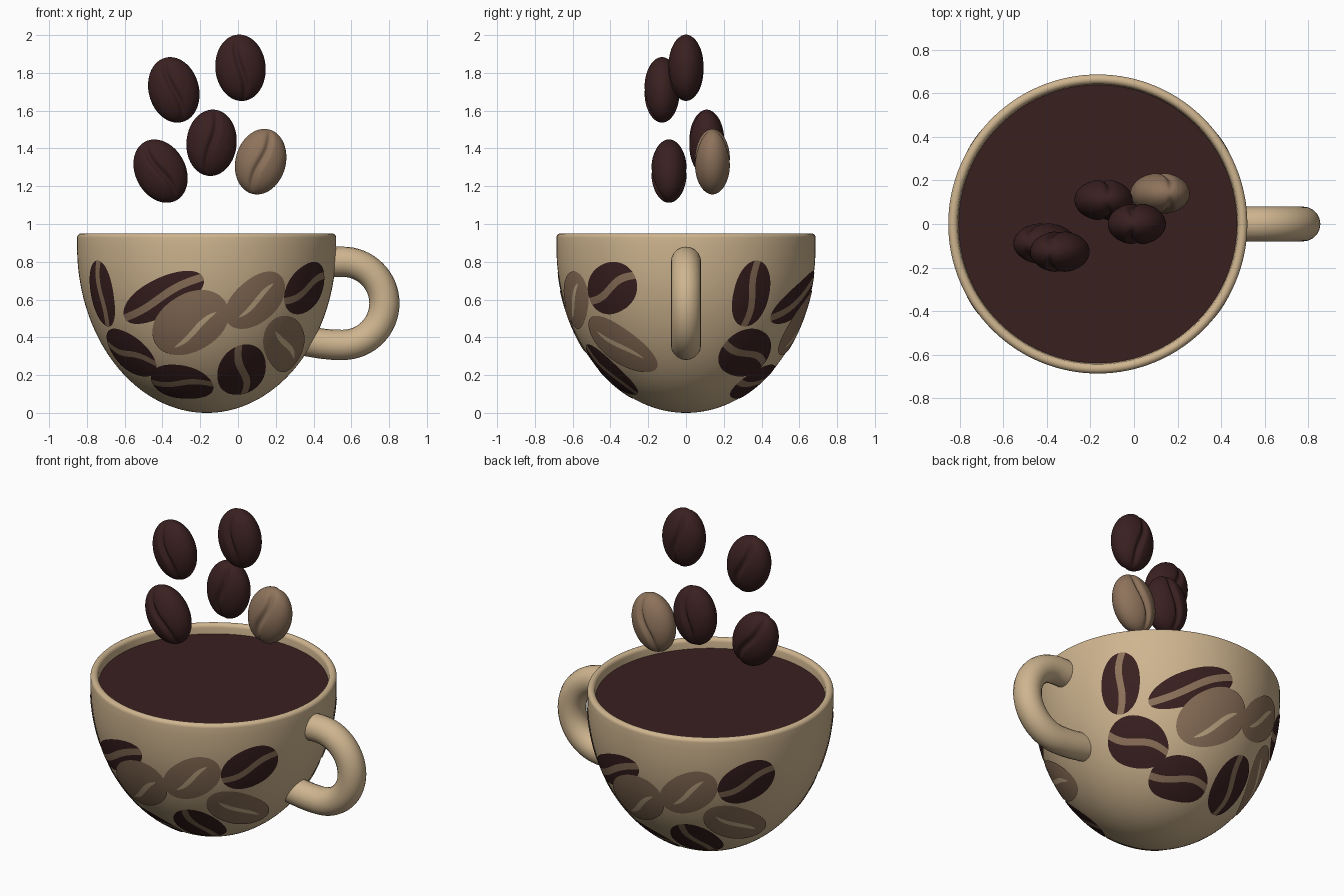
import bpy, bmesh, math
from math import sin, cos, pi, sqrt, radians

if "Cube" in bpy.data.objects:
    bpy.data.objects.remove(bpy.data.objects["Cube"])

CX = -0.166              # cup axis
R, H, TOP = 0.686, 0.88, 0.95


def material(name, col):
    m = bpy.data.materials.new(name)
    m.diffuse_color = (*col, 1)
    m.use_nodes = True
    m.node_tree.nodes["Principled BSDF"].inputs["Base Color"].default_value = m.diffuse_color
    return m


TAN = material("cup_tan", (0.62, 0.46, 0.275))
DARK = material("dark_roast", (0.042, 0.0144, 0.0146))
MID = material("light_roast", (0.27, 0.17, 0.105))


def make(name, bm, mats, angle=40):
    me = bpy.data.meshes.new(name)
    bm.to_mesh(me)
    bm.free()
    ob = bpy.data.objects.new(name, me)
    bpy.context.collection.objects.link(ob)
    for m in mats:
        me.materials.append(m)
    bpy.context.view_layer.objects.active = ob
    ob.select_set(True)
    bpy.ops.object.shade_smooth_by_angle(angle=radians(angle))
    ob.select_set(False)
    return ob


def radius(z):
    t = max(0.0, (H - z) / H)
    return R * sqrt(max(0.0, 1 - t * t))


def slope(z):
    t = max(0.0, (H - z) / H)
    return R * t / (H * sqrt(max(1e-4, 1 - t * t)))


# Cup: outer bowl, rounded rim, inner bowl
prof = [(R * sin(i / 40 * pi / 2), H - H * cos(i / 40 * pi / 2)) for i in range(41)]
rr = 0.022
prof += [(R - rr + rr * cos(k * pi / 10), TOP - rr + rr * sin(k * pi / 10)) for k in range(6)]
prof += [(0.642 + rr - rr * sin(k * pi / 10), TOP - rr + rr * cos(k * pi / 10)) for k in range(6)]
prof += [(0.637 * cos(i / 24 * pi / 2), H - (H - 0.05) * sin(i / 24 * pi / 2)) for i in range(25)]
bm = bmesh.new()
vs = [bm.verts.new((max(r, 0), 0, z)) for r, z in prof]
es = [bm.edges.new(p) for p in zip(vs, vs[1:])]
bmesh.ops.spin(bm, geom=vs + es, cent=(0, 0, 0), axis=(0, 0, 1), angle=2 * pi,
               steps=128, use_merge=True)
bmesh.ops.remove_doubles(bm, verts=bm.verts, dist=1e-5)
bmesh.ops.recalc_face_normals(bm, faces=bm.faces)
bmesh.ops.translate(bm, verts=bm.verts, vec=(CX, 0, 0))
make("cup", bm, [TAN])

# Coffee surface
bm = bmesh.new()
bmesh.ops.create_circle(bm, cap_ends=True, segments=128, radius=0.64)
bmesh.ops.translate(bm, verts=bm.verts, vec=(CX, 0, 0.893))
make("coffee", bm, [DARK])

# Handle: C-shaped tube
path = [(0.49, 0.80), (0.52, 0.80)]
path += [(0.555 + 0.22 * sin(pi * i / 32), 0.58 + 0.22 * cos(pi * i / 32)) for i in range(33)]
path += [(0.50, 0.361), (0.44, 0.367), (0.35, 0.382)]
cu = bpy.data.curves.new("handle", 'CURVE')
cu.dimensions = '3D'
cu.bevel_depth = 0.08
cu.bevel_resolution = 8
cu.use_fill_caps = True
sp = cu.splines.new('POLY')
sp.points.add(len(path) - 1)
for p, (x, z) in zip(sp.points, path):
    p.co = (x, 0, z, 1)
cu.materials.append(TAN)
handle = bpy.data.objects.new("handle", cu)
bpy.context.collection.objects.link(handle)
bpy.context.view_layer.objects.active = handle
handle.select_set(True)
bpy.ops.object.convert(target='MESH')
bpy.ops.object.shade_smooth_by_angle(angle=radians(40))
handle.select_set(False)


# Painted beans: thin patches that follow the cup wall
def on_cup(az, z, p, q, lift):
    for _ in range(8):
        z += q / 8 / sqrt(1 + slope(z) ** 2)
    z = max(z, 0.01)
    s = slope(z)
    n = sqrt(1 + s * s)
    r = radius(z)
    a = az + p / r
    r += lift / n
    return (CX + r * sin(a), -r * cos(a), z - lift * s / n)


def painted_bean(name, az, z, L, W, tilt, kind, turn, lift, gap_shift=0.0, wave=0.12):
    bm = bmesh.new()
    ct, st = cos(radians(tilt)), sin(radians(tilt))
    rows = []
    n, k = 32, 6
    for i in range(n + 1):
        s = -cos(pi * (0.02 + 0.96 * i / n))
        w = W * (1 - abs(s) ** 2.2) ** 0.5
        c = W * (gap_shift + wave * sin(pi * s))
        if kind == DARK:
            g = 0.02
        else:
            g = 0.015 * max(0, 1 - (s / 0.65) ** 2) ** 0.5 if abs(s) < 0.65 else 0
        lo, hi = max(-w, min(w, c - g)), max(-w, min(w, c + g))
        cols = [-w + (lo + w) * j / k for j in range(k + 1)]
        cols += [hi + (w - hi) * j / k for j in range(k + 1)]
        row = []
        for q in cols:
            u = s * L
            row.append(bm.verts.new(on_cup(radians(az + turn), z, u * ct - q * st,
                                           u * st + q * ct, lift)))
        rows.append(row)
    for a, b in zip(rows, rows[1:]):
        for j in range(2 * k + 1):
            f = bm.faces.new((a[j], b[j], b[j + 1], a[j + 1]))
            f.material_index = 1 if j == k else 0     # centre crease
    make(name, bm, [kind, MID if kind == DARK else TAN])


# azimuth from front, height, half length, half width, tilt, colour, lift, crease shift
painted = [
    (-58, 0.63, 0.18, 0.112, 84, DARK, 0.004, 0),
    (-22, 0.61, 0.265, 0.098, 25, DARK, 0.003, 0),
    (-8.5, 0.475, 0.23, 0.155, 35, MID, 0.006, -0.3),
    (24, 0.595, 0.19, 0.125, 40, MID, 0.004, 0),
    (53, 0.66, 0.172, 0.132, 24, DARK, 0.004, 0),
    (50, 0.36, 0.225, 0.125, -38, MID, 0.005, 0),
    (-52, 0.315, 0.175, 0.145, -22, DARK, 0.004, 0),
    (-21, 0.16, 0.175, 0.135, -3, DARK, 0.004, 0),
    (25, 0.22, 0.185, 0.135, 112, DARK, 0.004, 0),
]
for turn, side in ((0, "front"), (180, "back")):
    for i, (az, z, L, W, t, kind, lift, sh) in enumerate(painted):
        painted_bean(f"painted_bean_{side}_{i + 1}", az, z, L, W, t, kind, turn, lift, sh)


# Floating beans: ellipsoids with a wavy crease on both broad sides
floating = [
    (-0.34, -0.127, 1.71, -15, DARK),
    (0.013, 0.0, 1.827, -5, DARK),
    (-0.14, 0.11, 1.43, 5, DARK),
    (0.12, 0.14, 1.33, 15, MID),
    (-0.41, -0.09, 1.28, -28, DARK),
]
for i, (x, y, z, tilt, mat) in enumerate(floating):
    bm = bmesh.new()
    bmesh.ops.create_uvsphere(bm, u_segments=96, v_segments=32, radius=1)
    for v in bm.verts:
        d = v.co.x + 0.13 * sin(3 * v.co.z) * (1 if tilt < 0 else -1)
        v.co.y *= 1 - 0.24 * math.exp(-(d / 0.12) ** 2)
        v.co.x *= 0.133
        v.co.y *= 0.095
        v.co.z *= 0.176
    ob = make(f"floating_bean_{i + 1}", bm, [mat], 60)
    ob.location = (x, y, z)
    ob.rotation_euler = (0, radians(tilt), 0)
